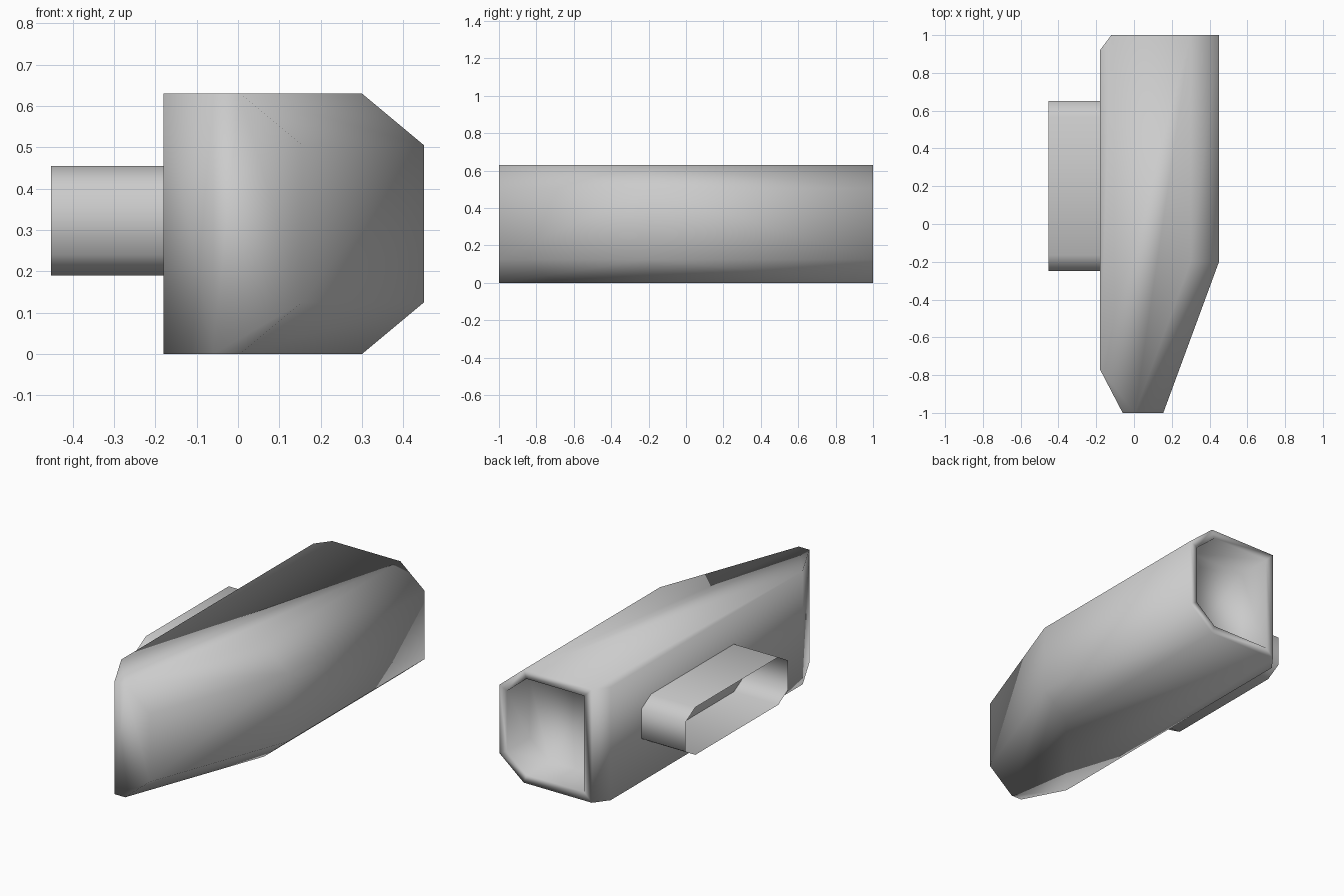
import bpy
import bmesh
from mathutils import Vector

cube = bpy.data.objects.get("Cube")
if cube:
    bpy.data.objects.remove(cube, do_unlink=True)

HEIGHT = 0.63
grey = bpy.data.materials.new("plain_grey")
grey.use_nodes = True
colour = (0.6, 0.6, 0.6, 1)
grey.diffuse_color = colour
grey.node_tree.nodes["Principled BSDF"].inputs["Base Color"].default_value = colour


def finish(bm, name):
    """Turn a bmesh into a smooth grey object."""
    mesh = bpy.data.meshes.new(name)
    for face in bm.faces:
        face.smooth = True
    bm.to_mesh(mesh)
    bm.free()
    mesh.materials.append(grey)
    obj = bpy.data.objects.new(name, mesh)
    bpy.context.collection.objects.link(obj)
    return obj


# Body: flat left plan edge, chamfered outer side, tapered nose
inner_plan = [(-0.06, -1), (-0.18, -0.77), (-0.18, 0.92), (-0.12, 1)]
outer_plan = [(0.155, -1), (0.45, -0.2), (0.45, 1)]
bm = bmesh.new()
for x, y in inner_plan:
    for z in (0, HEIGHT):
        bm.verts.new((x, y, z))
for x, y in outer_plan:
    for dx, inset in ((-0.15, 0), (0, 0.125)):
        for z in (inset, HEIGHT - inset):
            bm.verts.new((x + dx, y, z))
bmesh.ops.convex_hull(bm, input=bm.verts[:])
bmesh.ops.dissolve_limit(bm, angle_limit=0.03, verts=bm.verts[:], edges=bm.edges[:])
bmesh.ops.recalc_face_normals(bm, faces=bm.faces[:])

# Rear opening: a narrow rim, then a recess
back = max(bm.faces, key=lambda f: f.normal.y)
bmesh.ops.inset_region(bm, faces=[back], thickness=0.047, use_even_offset=True)
extruded = bmesh.ops.extrude_face_region(bm, geom=[back])["geom"]
floor_verts = [v for v in extruded if isinstance(v, bmesh.types.BMVert)]
bmesh.ops.translate(bm, verts=floor_verts, vec=Vector((0, -0.2, 0)))
if back.is_valid:
    bmesh.ops.delete(bm, geom=[back], context="FACES_ONLY")
finish(bm, "body")

# Side loop: thin open tube with chamfered corners
y0, y1, z0, z1 = -0.25, 0.65, 0.19, 0.455
cy, cz = 0.085, 0.05
outline = [(y0 + cy, z0), (y1 - cy, z0), (y1, z0 + cz), (y1, z1 - cz),
           (y1 - cy, z1), (y0 + cy, z1), (y0, z1 - cz), (y0, z0 + cz)]
bm = bmesh.new()
rings = [[bm.verts.new((x, y, z)) for y, z in outline] for x in (-0.18, -0.453)]
for i in range(len(outline)):
    j = (i + 1) % len(outline)
    bm.faces.new((rings[0][i], rings[0][j], rings[1][j], rings[1][i]))
bmesh.ops.recalc_face_normals(bm, faces=bm.faces[:])
finish(bm, "side_loop")
